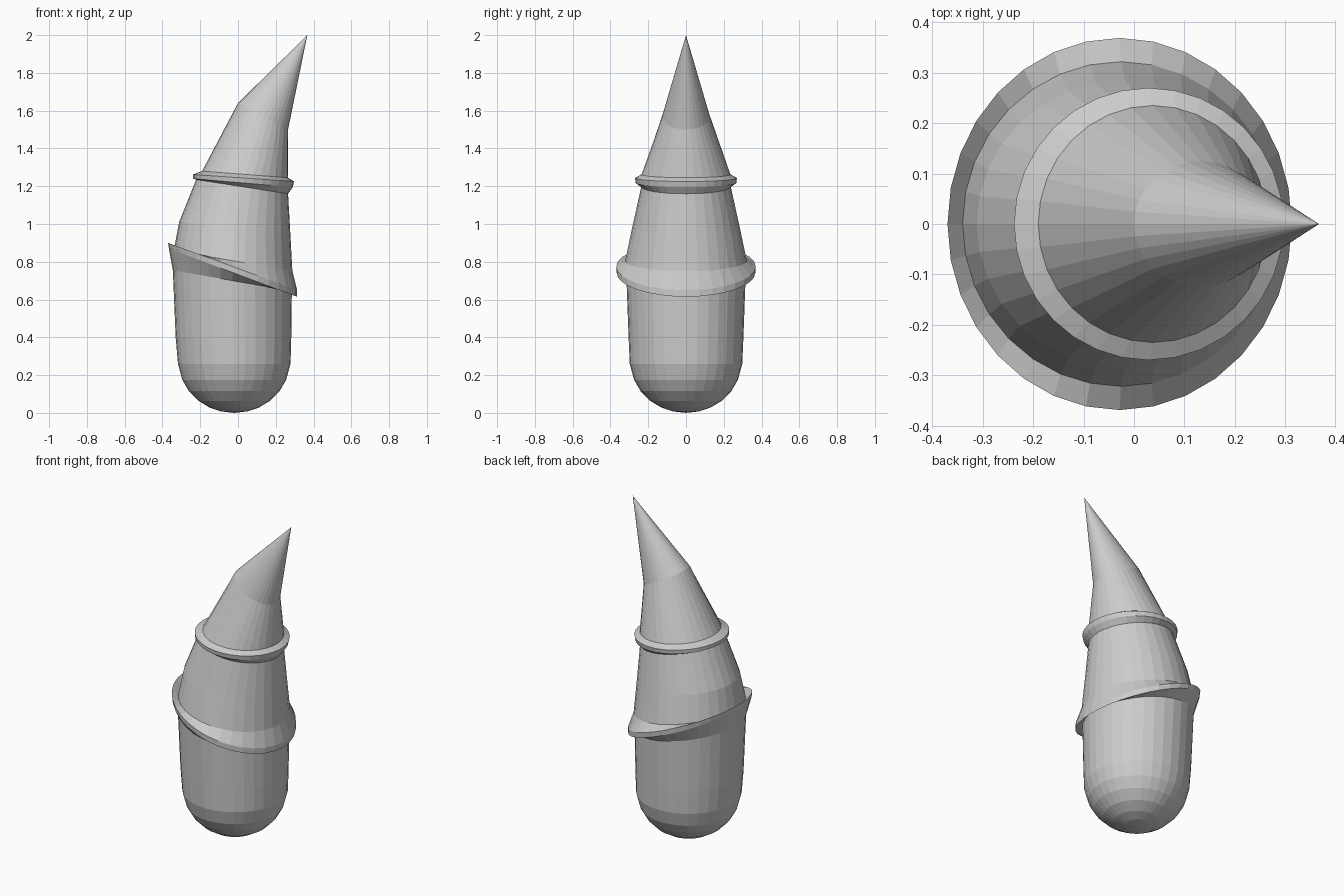
import bpy, bmesh, math

if "Cube" in bpy.data.objects:
    bpy.data.objects.remove(bpy.data.objects["Cube"])

SIDES = 32

# Shared rings: (x_left, x_right, z_left, z_right, half_depth)
LOW_UNDER = (-0.345, 0.285, 0.755, 0.645, 0.315)
LOW_RIM_B = (-0.366, 0.313, 0.87, 0.615, 0.367)
LOW_RIM_T = (-0.37, 0.313, 0.90, 0.65, 0.369)
LOW_OVER = (-0.34, 0.288, 0.86, 0.75, 0.322)
UP_UNDER = (-0.222, 0.265, 1.235, 1.16, 0.237)
UP_RIM_B = (-0.238, 0.29, 1.24, 1.195, 0.266)
UP_RIM_T = (-0.238, 0.297, 1.262, 1.225, 0.270)
UP_OVER = (-0.19, 0.265, 1.28, 1.245, 0.235)


def ring_points(ring):
    xl, xr, zl, zr, ry = ring
    pts = []
    for i in range(SIDES):
        a = 2 * math.pi * i / SIDES
        t = (math.cos(a) + 1) / 2
        pts.append((xl + (xr - xl) * t, ry * math.sin(a), zl + (zr - zl) * t))
    return pts


def loft(name, rings, start=None, end=None):
    """Skin a stack of tilted elliptical rings, optionally closing to a point."""
    bm = bmesh.new()
    loops = [[bm.verts.new(p) for p in ring_points(r)] for r in rings]
    for a, b in zip(loops, loops[1:]):
        for i in range(SIDES):
            j = (i + 1) % SIDES
            bm.faces.new((a[i], a[j], b[j], b[i]))
    if start:
        v = bm.verts.new(start)
        for i in range(SIDES):
            bm.faces.new((loops[0][(i + 1) % SIDES], loops[0][i], v))
    if end:
        v = bm.verts.new(end)
        for i in range(SIDES):
            bm.faces.new((loops[-1][i], loops[-1][(i + 1) % SIDES], v))
    mesh = bpy.data.meshes.new(name)
    bm.to_mesh(mesh)
    bm.free()
    obj = bpy.data.objects.new(name, mesh)
    bpy.context.collection.objects.link(obj)
    return obj


def level(cx, z, rx, ry):
    return (cx - rx, cx + rx, z, z, ry)


# Rounded lower body
base = [level(-0.02, z, r, r) for r, z in
        ((0.07, 0.008), (0.13, 0.028), (0.19, 0.064), (0.24, 0.115),
         (0.275, 0.175), (0.298, 0.26))]
base.append(level(-0.024, 0.40, 0.306, 0.304))
loft("lower_body", base + [LOW_UNDER], start=(-0.02, 0, 0))

# Strongly tilted lower flange
loft("lower_rim", [LOW_UNDER, LOW_RIM_B, LOW_RIM_T, LOW_OVER])

# Tapered middle section
loft("middle_body", [LOW_OVER, (-0.312, 0.277, 1.01, 0.95, 0.285), UP_UNDER])

# Slightly tilted upper flange
loft("upper_rim", [UP_UNDER, UP_RIM_B, UP_RIM_T, UP_OVER])

# Bent pointed tip
loft("tip", [UP_OVER, (0.0, 0.265, 1.64, 1.50, 0.125)], end=(0.367, 0, 2.0))
